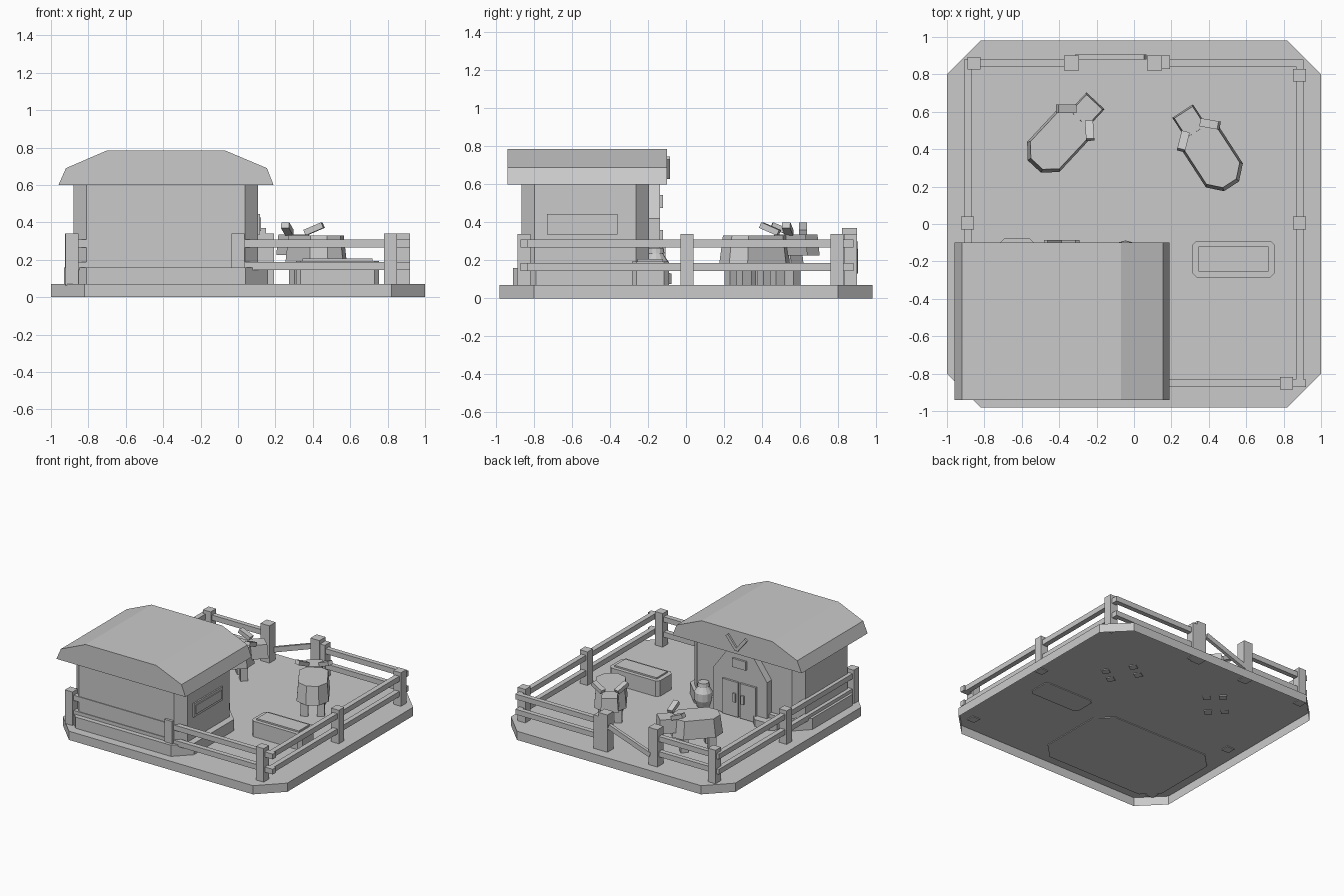
import bpy, bmesh, math
from mathutils import Matrix, Vector

cube = bpy.data.objects.get("Cube")
if cube:
    bpy.data.objects.remove(cube, do_unlink=True)

grey = bpy.data.materials.new("plain_grey")
grey.use_nodes = True
COLOUR = (0.59, 0.59, 0.59, 1)
grey.diffuse_color = COLOUR
grey.node_tree.nodes["Principled BSDF"].inputs["Base Color"].default_value = COLOUR


def prism(name, outline, start, end, taper=1.0, matrix=None, closed=True):
    """Extrude a flat outline in z, optionally shrinking the far end."""
    bm = bmesh.new()
    low = [bm.verts.new((x, y, start)) for x, y in outline]
    high = [bm.verts.new((x * taper, y * taper, end)) for x, y in outline]
    if closed:
        bm.faces.new(low)
    bm.faces.new(high)
    for i in range(len(low)):
        j = (i + 1) % len(low)
        bm.faces.new((low[i], low[j], high[j], high[i]))
    bmesh.ops.recalc_face_normals(bm, faces=bm.faces)
    mesh = bpy.data.meshes.new(name)
    bm.to_mesh(mesh)
    bm.free()
    mesh.materials.append(grey)
    obj = bpy.data.objects.new(name, mesh)
    bpy.context.collection.objects.link(obj)
    if matrix:
        obj.matrix_world = matrix


def box(name, x, y, z, matrix=None, taper=1.0):
    """Box from (min, max) pairs."""
    outline = [(x[0], y[0]), (x[1], y[0]), (x[1], y[1]), (x[0], y[1])]
    prism(name, outline, z[0], z[1], taper, matrix)


def octagon(x0, x1, y0, y1, c):
    return [(x0 + c, y0), (x1 - c, y0), (x1, y0 + c), (x1, y1 - c),
            (x1 - c, y1), (x0 + c, y1), (x0, y1 - c), (x0, y0 + c)]


# Maps an outline drawn in (x, z) so that it extrudes along +y
UPRIGHT = Matrix(((1, 0, 0, 0), (0, 0, 1, 0), (0, 1, 0, 0), (0, 0, 0, 1)))


def plank(name, a, b, width, depth):
    """Flat bar between two points in an upright plane facing y."""
    a, b = Vector(a), Vector(b)
    d = b - a
    turn = Matrix.Rotation(-math.atan2(d.z, d.x), 4, 'Y')
    box(name, (0, d.length), (-depth / 2, depth / 2), (-width / 2, width / 2),
        Matrix.Translation(a) @ turn)


# Ground slab, a shell open underneath; parts sink slightly through its top
prism("ground_slab", octagon(-1, 1, -0.98, 0.98, 0.18), 0, 0.07, closed=False)
SUNK = 0.064

# Barn
prism("barn_foundation", octagon(-0.93, 0.16, -0.91, -0.16, 0.12), SUNK, 0.16)
prism("barn_walls", octagon(-0.88, 0.107, -0.866, -0.194, 0.07), 0.08, 0.61)
roof = [(-0.96, 0.6), (-0.92, 0.69), (-0.7, 0.785),
        (-0.07, 0.785), (0.155, 0.69), (0.19, 0.6)]
prism("barn_roof", roof, -0.94, -0.1, 1.0, UPRIGHT)

# Entrance on the back of the barn
MID = -0.387
arch = [(-0.24, 0.08), (0.24, 0.08), (0.24, 0.42), (0.11, 0.6), (-0.11, 0.6), (-0.24, 0.42)]
prism("entrance_arch", [(MID + x, z) for x, z in arch], -0.2, -0.136, 1.0, UPRIGHT)
for s in (-1, 1):
    leaf = sorted((MID + s * 0.008, MID + s * 0.15))
    box("door_leaf", leaf, (-0.14, -0.12), (0.08, 0.36))
    handle = sorted((MID + s * 0.025, MID + s * 0.05))
    box("door_handle", handle, (-0.125, -0.108), (0.2, 0.27))
    plank("gable_emblem_arm", (MID, -0.094, 0.635), (MID + s * 0.085, -0.094, 0.74), 0.025, 0.018)
box("entrance_sign", (MID - 0.06, MID + 0.06), (-0.14, -0.12), (0.475, 0.545))
prism("entrance_step", octagon(-0.73, -0.52, -0.2, -0.075, 0.04), 0.075, 0.13)

# Side window
box("window_frame", (0.1, 0.118), (-0.73, -0.36), (0.335, 0.445))
box("window_pane", (0.1, 0.124), (-0.71, -0.38), (0.355, 0.425))

# Churn beside the entrance
for r0, r1, z0, z1 in ((0.05, 0.07, 0.075, 0.13), (0.07, 0.068, 0.13, 0.19),
                       (0.068, 0.038, 0.19, 0.235), (0.045, 0.04, 0.235, 0.265)):
    ring = [(r0 * math.cos(i * math.tau / 12), r0 * math.sin(i * math.tau / 12)) for i in range(12)]
    prism("churn_section", ring, z0, z1, r1 / r0, Matrix.Translation((-0.045, -0.158, 0)))

# Feeding trough
prism("trough_body", octagon(0.31, 0.755, -0.285, -0.09, 0.025), SUNK, 0.195)
box("trough_feed", (0.345, 0.72), (-0.255, -0.12), (0.19, 0.207))

# Fence posts
POSTS = [(-0.855, 0.86), (0.885, 0.795), (0.885, 0.005), (-0.89, 0.005),
         (0.815, -0.852), (0, -0.852), (-0.888, -0.852)]
for x, y in POSTS:
    box("fence_post", (x - 0.034, x + 0.034), (y - 0.034, y + 0.034), (SUNK, 0.34))

# Fence rails on all four sides, leaving a gateway at the back
for z in (0.145, 0.267):
    height = (z, z + 0.042)
    box("front_rail", (-0.91, 0.92), (-0.872, -0.832), height)
    box("left_rail", (0.865, 0.905), (-0.872, 0.88), height)
    box("right_rail", (-0.91, -0.87), (-0.872, 0.88), height)
    box("back_rail", (-0.91, -0.335), (0.842, 0.88), height)
    box("back_rail", (0.13, 0.905), (0.842, 0.88), height)

# Gateway with a single slanting bar
for x in (-0.335, 0.11):
    box("gate_post", (x - 0.04, x + 0.04), (0.822, 0.9), (SUNK, 0.37))
box("gate_stop", (0.15, 0.192), (0.83, 0.9), (SUNK, 0.34))
plank("gate_bar", (-0.31, 0.892, 0.15), (0.06, 0.892, 0.28), 0.04, 0.026)


# Cattle, each built facing local +x
def cow(x, y, angle):
    place = Matrix.Translation((x, y, 0)) @ Matrix.Rotation(math.radians(angle), 4, 'Z')
    prism("cow_body", octagon(-0.195, 0.185, -0.118, 0.118, 0.07), 0.185, 0.33, 0.9, place)
    box("cow_head", (-0.07, 0.07), (-0.066, 0.066), (0.225, 0.335),
        place @ Matrix.Translation((0.215, 0, 0)), 0.88)
    for s in (-1, 1):
        # ears sweep back and rise outward
        sweep = Matrix.Rotation(math.radians(s * 133), 4, 'Z') @ Matrix.Rotation(-0.4, 4, 'Y')
        root = Matrix.Translation((0.18, s * 0.05, 0.345))
        box("cow_ear", (0, 0.105), (-0.022, 0.022), (-0.016, 0.016), place @ root @ sweep)
        for lx in (-0.11, 0.1):
            box("cow_leg", (lx - 0.028, lx + 0.028),
                (s * 0.06 - 0.028, s * 0.06 + 0.028), (SUNK, 0.2), place)


cow(-0.4, 0.45, 47)
cow(0.415, 0.365, 123)
